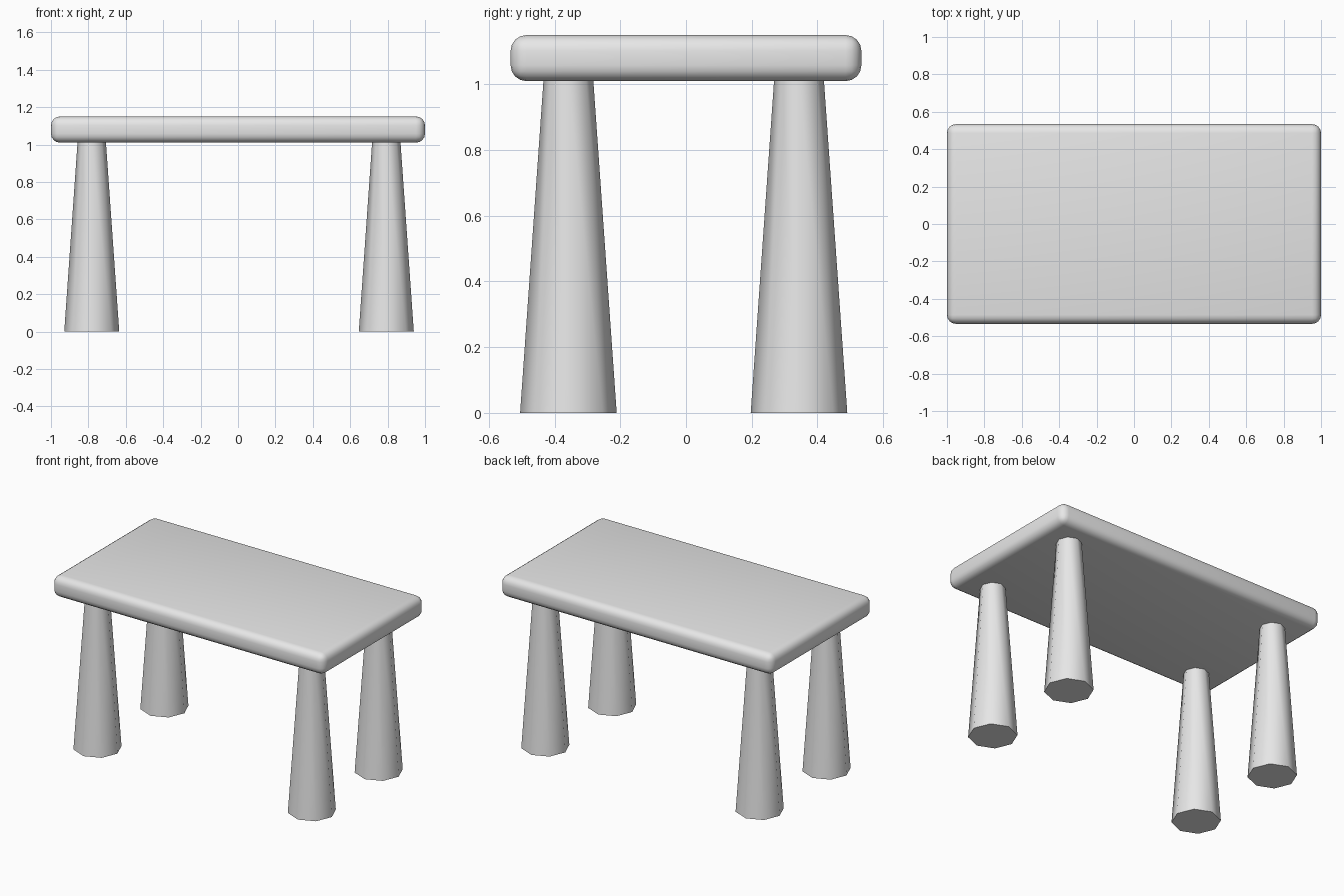
import bpy
import math

cube = bpy.data.objects.get("Cube")
if cube:
    bpy.data.objects.remove(cube, do_unlink=True)

# Single plain grey
grey = bpy.data.materials.new("light grey")
grey.use_nodes = True
colour = (0.8, 0.8, 0.8, 1.0)
grey.diffuse_color = colour
grey.node_tree.nodes["Principled BSDF"].inputs["Base Color"].default_value = colour

TOP_LOW, TOP_HIGH = 1.01, 1.15


def finish(obj, name):
    obj.name = name
    obj.data.materials.append(grey)
    bpy.ops.object.shade_smooth_by_angle(angle=math.radians(50))


# Rounded slab
bpy.ops.mesh.primitive_cube_add(size=1, location=(0, 0, (TOP_LOW + TOP_HIGH) / 2))
top = bpy.context.object
top.scale = (2.0, 1.068, TOP_HIGH - TOP_LOW)
bpy.ops.object.transform_apply(location=False, rotation=False, scale=True)
bevel = top.modifiers.new("rounded edges", 'BEVEL')
bevel.width = 0.048
bevel.segments = 4
bpy.ops.object.modifier_apply(modifier=bevel.name)
finish(top, "table_top")

# Four tapered octagonal legs
for side, x in (("right", -0.782), ("left", 0.793)):
    for end, y in (("front", -0.358), ("back", 0.344)):
        bpy.ops.mesh.primitive_cone_add(
            vertices=8, radius1=0.147, radius2=0.076, depth=TOP_LOW,
            location=(x, y, TOP_LOW / 2))
        finish(bpy.context.object, f"{end}_{side}_leg")
